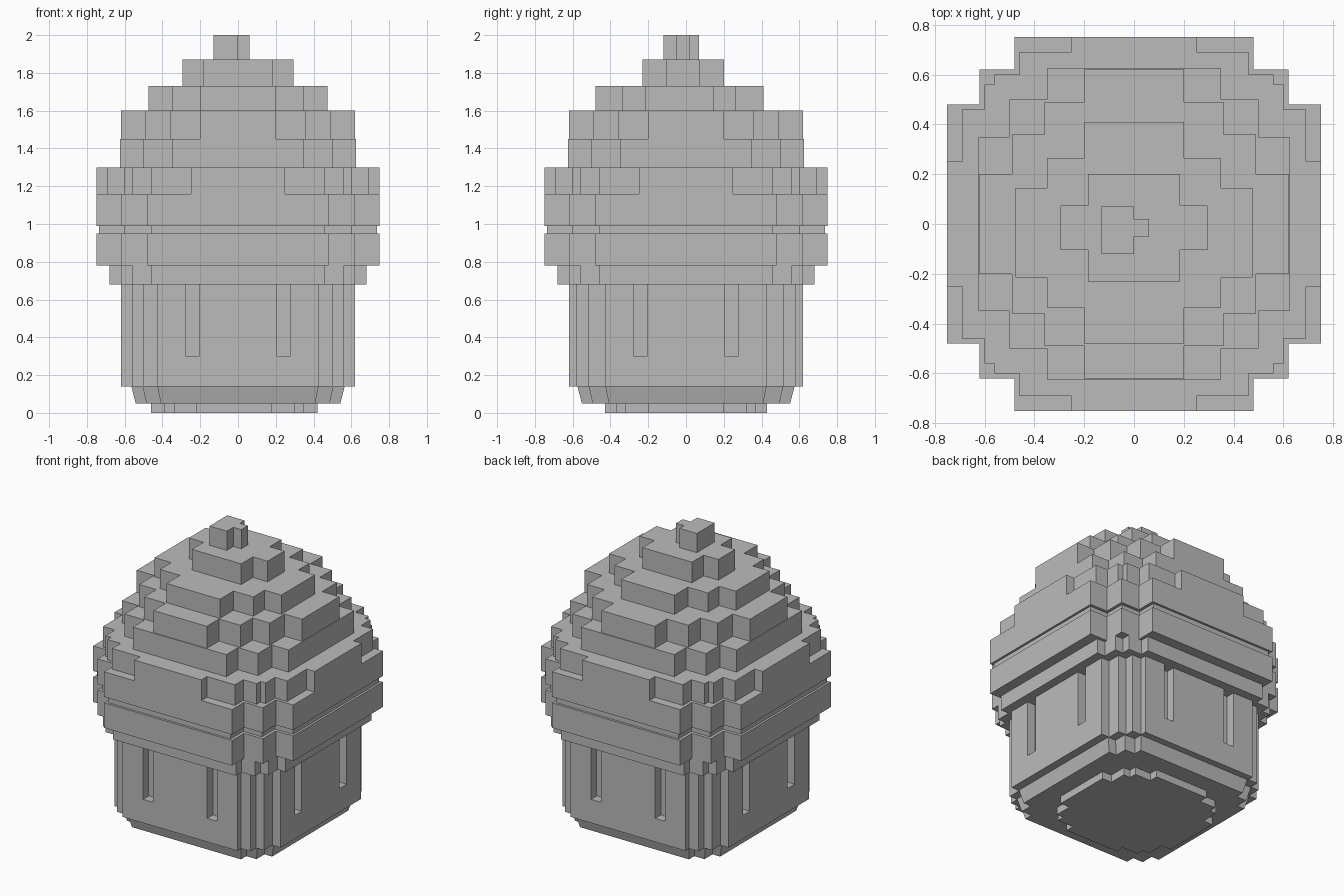
import bpy, bmesh, math

if "Cube" in bpy.data.objects:
    bpy.data.objects.remove(bpy.data.objects["Cube"])

grey = bpy.data.materials.new("plain grey")
grey.diffuse_color = (0.5, 0.5, 0.5, 1)
grey.use_nodes = True
grey.node_tree.nodes["Principled BSDF"].inputs["Base Color"].default_value = grey.diffuse_color


def outline(steps, dx=0.0, dy=0.0):
    """Stepped round outline; steps = first-quadrant outer corners, x rising, y falling."""
    quad = []
    rev = steps[::-1]
    for i, (x, y) in enumerate(rev):
        quad.append((x, y))
        if i + 1 < len(rev):
            quad.append((rev[i + 1][0], y))
    half = quad + [(-x, y) for x, y in quad[::-1]]
    return [(x + dx, y + dy) for x, y in half + [(-x, -y) for x, y in half]]


def slab(name, pts, z0, z1, bottom=1.0):
    bm = bmesh.new()
    low = [bm.verts.new((x * bottom, y * bottom, z0)) for x, y in pts]
    top = [bm.verts.new((x, y, z1)) for x, y in pts]
    n = len(pts)
    bm.faces.new(low[::-1])
    bm.faces.new(top)
    for i in range(n):
        j = (i + 1) % n
        bm.faces.new((low[i], low[j], top[j], top[i]))
    me = bpy.data.meshes.new(name)
    bm.to_mesh(me)
    bm.free()
    me.materials.append(grey)
    ob = bpy.data.objects.new(name, me)
    bpy.context.collection.objects.link(ob)
    return ob


def combine(base, others, op):
    for o in others:
        m = base.modifiers.new("bool", 'BOOLEAN')
        m.operation, m.solver, m.object = op, 'EXACT', o
        bpy.context.view_layer.objects.active = base
        bpy.ops.object.modifier_apply(modifier=m.name)
        bpy.data.objects.remove(o)


def finish(ob):
    bpy.ops.object.select_all(action='DESELECT')
    ob.select_set(True)
    bpy.context.view_layer.objects.active = ob
    bpy.ops.object.shade_smooth_by_angle(angle=math.radians(30))


# Cup: tapered foot, body and flared rim (each reaches slightly into the one above)
E = 0.01
foot = slab("foot", outline([(0.2, 0.43), (0.32, 0.37), (0.37, 0.32), (0.44, 0.2)], -0.02), 0, 0.05 + E)
lower = slab("lower", outline([(0.43, 0.58), (0.51, 0.52), (0.57, 0.43)]), 0.05, 0.15 + E, 0.95)
cup = slab("cup", outline([(0.43, 0.62), (0.5, 0.58), (0.56, 0.52), (0.62, 0.43)]), 0.14, 0.68 + E)
rim = slab("rim", outline([(0.46, 0.68), (0.56, 0.62), (0.62, 0.56), (0.68, 0.46)]), 0.68, 0.78 + E)

# Upright slots on all four sides
slots = []
for s in (-1, 1):
    for c in (-0.24, 0.24):
        for px, py, hx, hy in ((c, s * 0.62, 0.037, 0.06), (s * 0.62, c, 0.06, 0.037)):
            box = [(px - hx, py - hy), (px + hx, py - hy), (px + hx, py + hy), (px - hx, py + hy)]
            slots.append(slab("slot", box, 0.3, 0.68))
combine(cup, slots, 'DIFFERENCE')
combine(cup, [lower, foot, rim], 'UNION')

# Icing: stepped layers, from the bottom: outline steps, z range, offset
WIDE = [(0.48, 0.75), (0.62, 0.62), (0.75, 0.48)]
layers = [
    ([(0.46, 0.735), (0.6, 0.6), (0.735, 0.46)], 0.95, 1.0, 0, 0),
    (WIDE, 1.0, 1.16, 0, 0),
    ([(0.25, 0.75), (0.46, 0.69), (0.56, 0.6), (0.6, 0.56), (0.69, 0.46), (0.75, 0.25)], 1.16, 1.3, 0, 0),
    ([(0.35, 0.625), (0.5, 0.5), (0.625, 0.35)], 1.3, 1.45, 0, 0),
    ([(0.2, 0.62), (0.36, 0.49), (0.49, 0.36), (0.62, 0.2)], 1.45, 1.6, 0, 0),
    ([(0.2, 0.445), (0.35, 0.3), (0.475, 0.18)], 1.6, 1.73, 0, -0.035),
    ([(0.185, 0.215), (0.295, 0.09)], 1.73, 1.87, 0, -0.015),
    ([(0.065, 0.095)], 1.87, 2.0, -0.065, -0.025),
    ([(0.04, 0.035)], 1.87, 2.0, 0.02, -0.015),
]
icing = slab("icing", outline(WIDE), 0.78, 0.95)
parts = [slab("layer", outline(st, dx, dy), z0 - E, z1) for st, z0, z1, dx, dy in layers]
combine(icing, parts, 'UNION')

finish(cup)
finish(icing)
